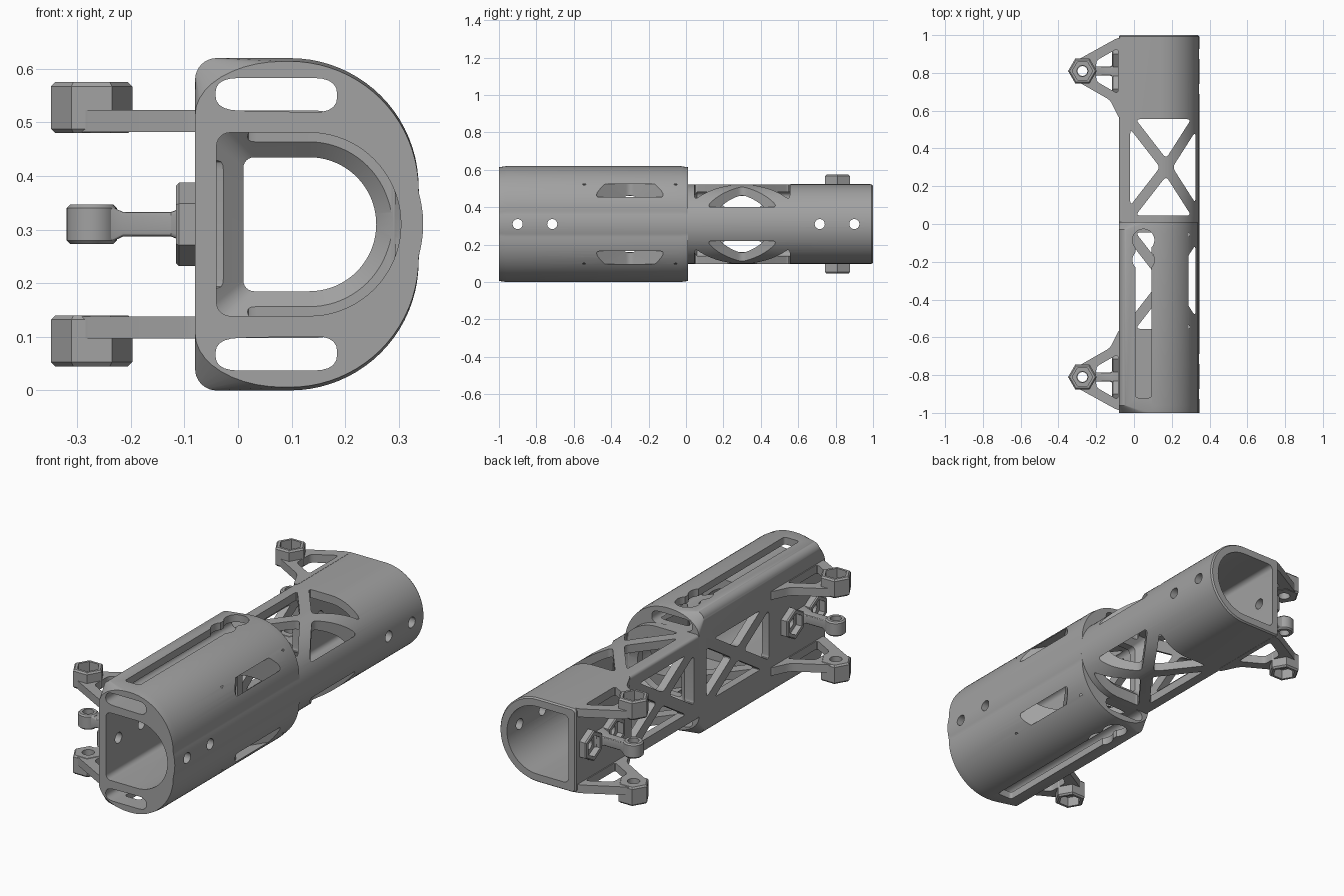
import bpy, bmesh
from math import sin, cos, pi, sqrt, radians
from mathutils import Vector

cube = bpy.data.objects.get("Cube")
if cube:
    bpy.data.objects.remove(cube)

MID = 0.31   # height of the bore axis; all profiles are drawn around it
CX = 0.133   # centre of the round side of the tube

grey = bpy.data.materials.new("mid_grey")
grey.use_nodes = True
grey.diffuse_color = (0.36, 0.36, 0.36, 1)
grey.node_tree.nodes["Principled BSDF"].inputs["Base Color"].default_value = (0.36, 0.36, 0.36, 1)


# ---- helpers
def arc(cx, cy, rx, ry, a0, a1, n):
    return [(cx + rx * cos(radians(a0 + (a1 - a0) * i / n)),
             cy + ry * sin(radians(a0 + (a1 - a0) * i / n))) for i in range(n + 1)]


def ring(cx, cy, r, n=32, start=0):
    return arc(cx, cy, r, r, start, start + 360, n)[:-1]


def rounded(points, r, n=5):
    """Round every corner of a polygon with a short quadratic curve."""
    out = []
    for i, p in enumerate(points):
        p, a, b = Vector(p), Vector(points[i - 1]), Vector(points[(i + 1) % len(points)])
        s = p + (a - p).normalized() * min(r, (a - p).length * 0.45)
        e = p + (b - p).normalized() * min(r, (b - p).length * 0.45)
        for k in range(n + 1):
            t = k / n
            out.append(tuple(s * (1 - t) ** 2 + p * 2 * t * (1 - t) + e * t * t))
    return out


def loft(name, axis, sections):
    """Skin a closed solid through (position, outline) sections along an axis."""
    bm = bmesh.new()
    loops = []
    for t, pts in sections:
        place = {"x": lambda u, v: (t, u, v + MID),
                 "y": lambda u, v: (u, t, v + MID),
                 "z": lambda u, v: (u, v, t + MID)}[axis]
        loops.append([bm.verts.new(place(u, v)) for u, v in pts])
    n = len(loops[0])
    for a, b in zip(loops, loops[1:]):
        for i in range(n):
            j = (i + 1) % n
            bm.faces.new((a[i], a[j], b[j], b[i]))
    bm.faces.new(loops[0])
    bm.faces.new(loops[-1])
    bmesh.ops.recalc_face_normals(bm, faces=bm.faces)
    mesh = bpy.data.meshes.new(name)
    bm.to_mesh(mesh)
    bm.free()
    mesh.materials.append(grey)
    obj = bpy.data.objects.new(name, mesh)
    bpy.context.collection.objects.link(obj)
    return obj


def prism(name, axis, pts, a, b):
    return loft(name, axis, [(a, pts), (b, pts)])


def cut(obj, cutters):
    bpy.context.view_layer.objects.active = obj
    for c in cutters:
        mod = obj.modifiers.new("cut", "BOOLEAN")
        mod.operation, mod.solver, mod.object = "DIFFERENCE", "EXACT", c
        bpy.ops.object.modifier_apply(modifier=mod.name)
        bpy.data.objects.remove(c)


def smooth(obj):
    bpy.ops.object.select_all(action="DESELECT")
    obj.select_set(True)
    bpy.context.view_layer.objects.active = obj
    bpy.ops.object.shade_smooth_by_angle(angle=radians(28))


# ---- cross-sections
def d_shape(left, r, corner):
    return (arc(CX, 0, r, r, -90, 90, 40)
            + arc(left + corner, r - corner, corner, corner, 90, 180, 6)
            + arc(left + corner, corner - r, corner, corner, 180, 270, 6))


def sleeve_shape(h, rx, rz, right=0.337, r=0.24):
    cx, cz = right - r, h - r
    flat = []
    for i in range(1, 16):   # low rib where the tube shows through the sleeve
        z = -cz + 2 * cz * i / 16
        flat.append((max(right, CX + sqrt(0.2125 ** 2 - z * z)), z))
    return (arc(cx, -cz, r, r, -90, 0, 20) + flat + arc(cx, cz, r, r, 0, 90, 20)
            + arc(rx - 0.08, h - rz, rx, rz, 90, 180, 10)
            + arc(rx - 0.08, rz - h, rx, rz, 180, 270, 10))


# ---- cutters
def bore():
    wide, neck = d_shape(-0.04, 0.171, 0.025), d_shape(0.01, 0.125, 0.02)
    return loft("bore", "y", [(-1.1, wide), (-0.06, wide), (-0.02, neck),
                              (0.02, neck), (0.06, wide), (1.1, wide)])


def truss(axis, u0, u1, v0, v1, centre, a, b, bar=0.027):
    """Four triangular windows that leave an X of bars."""
    corners = [Vector(p) for p in ((u0 - bar, v0 - bar), (u1 + bar, v0 - bar),
                                   (u1 + bar, v1 + bar), (u0 - bar, v1 + bar))]
    c = Vector(centre)
    result = []
    for i in range(4):
        p, q = corners[i], corners[(i + 1) % 4]
        lp, lq, lc = (q - c).length, (c - p).length, (p - q).length
        per = lp + lq + lc
        inc = (p * lp + q * lq + c * lc) / per
        inradius = abs((q - p).cross(c - p)) / per
        k = 1 - bar / inradius
        tri = [inc + (w - inc) * k for w in (p, q, c)]
        result.append(prism("window", axis, rounded(tri, 0.025), a, b))
    return result


def side_cutters(s):
    """Bore, left wall truss and screw holes, on the half facing s * y."""
    lo, hi = sorted((s * 0.05, s * 0.55))
    tools = [bore()] + truss("x", lo, hi, -0.15, 0.15, (s * 0.3, 0), -0.2, -0.02)
    tools += [prism("screw", "x", ring(s * y, 0, 0.027, 24), -0.3, 0.5) for y in (0.715, 0.9)]
    return tools


# ---- rear tube
tube = loft("rear_tube", "y", [(0.003, d_shape(-0.08, 0.2125, 0.015)),
                               (0.992, d_shape(-0.08, 0.2125, 0.015)),
                               (1.0, d_shape(-0.074, 0.2065, 0.015))])
cut(tube, side_cutters(1) + truss("z", -0.02, 0.325, 0.045, 0.555, (0.172, 0.3), -0.4, 0.4))

# ---- front sleeve with tapered ends
full, tip = sleeve_shape(0.31, 0.04, 0.04), sleeve_shape(0.304, 0.165, 0.1)
sleeve = loft("front_sleeve", "y", [(-1.0, tip), (-0.96, full), (-0.03, full), (0.01, tip)])
tools = side_cutters(-1)
tools += truss("z", -0.02, 0.325, -0.555, -0.045, (0.172, -0.3), -0.214, 0.214)
for s in (-1, 1):
    channel = rounded([(-0.042, s * 0.213), (0.185, s * 0.208),
                       (0.185, s * 0.273), (-0.042, s * 0.273)], 0.045)
    tools.append(prism("channel", "y", channel, -1.1, 0.1))
    slot = rounded([(0.008, -0.92), (0.092, -0.92), (0.092, -0.08), (0.008, -0.08)], 0.015)
    lo, hi = sorted((s * 0.24, s * 0.4))
    tools.append(prism("slot", "z", slot, lo, hi))
    for y in (-0.085, -0.19):
        tools.append(prism("keyhole", "z", ring(0.05, y, 0.058), lo, hi))
cut(sleeve, tools)
smooth(tube)
smooth(sleeve)

# ---- side brackets, one pair at each end
OUTLINE = [(-0.06, 0.988), (-0.09, 0.984), (-0.30, 0.868), (-0.33, 0.81),
           (-0.30, 0.755), (-0.125, 0.655), (-0.08, 0.56), (-0.06, 0.56)]
OPENING = [(-0.085, 0.93), (-0.2, 0.865), (-0.2, 0.755), (-0.085, 0.69)]
PIN_X, PIN_Y = -0.273, 0.81

for sy, end in ((-1, "front"), (1, "rear")):
    flip = lambda pts: [(x, sy * y) for x, y in pts]
    for sz, level in ((-1, "lower"), (1, "upper")):
        tag = end + "_" + level
        plate = prism(tag + "_bracket", "z", flip(rounded(OUTLINE, 0.025)), sz * 0.172, sz * 0.2135)
        cut(plate, [prism("opening", "z", flip(rounded(OPENING, 0.02)), -0.4, 0.4),
                    prism("pin", "z", ring(PIN_X, sy * PIN_Y, 0.05, 24), -0.4, 0.4)])
        smooth(plate)
        hexa = lambda r: ring(PIN_X, sy * PIN_Y, r, 6)
        boss = loft(tag + "_nut_boss", "z", [(sz * 0.17, hexa(0.068)), (sz * 0.178, hexa(0.076)),
                                             (sz * 0.257, hexa(0.076)), (sz * 0.265, hexa(0.068))])
        cut(boss, [prism("nut", "z", hexa(0.054), sz * 0.215, sz * 0.4),
                   prism("pin", "z", ring(PIN_X, sy * PIN_Y, 0.029, 24), -0.4, 0.4)])
        smooth(boss)

    # hexagonal screw bosses on the flat wall
    for y, spot in ((0.715, "inner"), (0.9, "outer")):
        hexa = lambda r: ring(sy * y, 0, r, 6, 30)
        boss = loft(end + "_" + spot + "_wall_boss", "x",
                    [(-0.075, hexa(0.078)), (-0.11, hexa(0.078)), (-0.116, hexa(0.072))])
        cut(boss, [prism("nut", "x", hexa(0.054), -0.2, -0.085),
                   prism("screw", "x", ring(sy * y, 0, 0.027, 24), -0.3, 0)])
        smooth(boss)

    # middle arm with its eye
    bar = lambda w, h: rounded([(sy * PIN_Y - w, -h), (sy * PIN_Y + w, -h),
                                (sy * PIN_Y + w, h), (sy * PIN_Y - w, h)], 0.008, 3)
    arm = loft(end + "_middle_arm", "x", [(-0.07, bar(0.06, 0.045)), (-0.1, bar(0.04, 0.032)),
                                          (-0.125, bar(0.024, 0.023)), (-0.215, bar(0.024, 0.023)),
                                          (-0.238, bar(0.03, 0.034))])
    eye_ring = lambda r: ring(PIN_X, sy * PIN_Y, r)
    eye = loft(end + "_middle_eye", "z", [(-0.037, eye_ring(0.04)), (-0.03, eye_ring(0.047)),
                                          (0.03, eye_ring(0.047)), (0.037, eye_ring(0.04))])
    cut(eye, [prism("pin", "z", eye_ring(0.026), -0.2, 0.2)])
    smooth(arm)
    smooth(eye)
